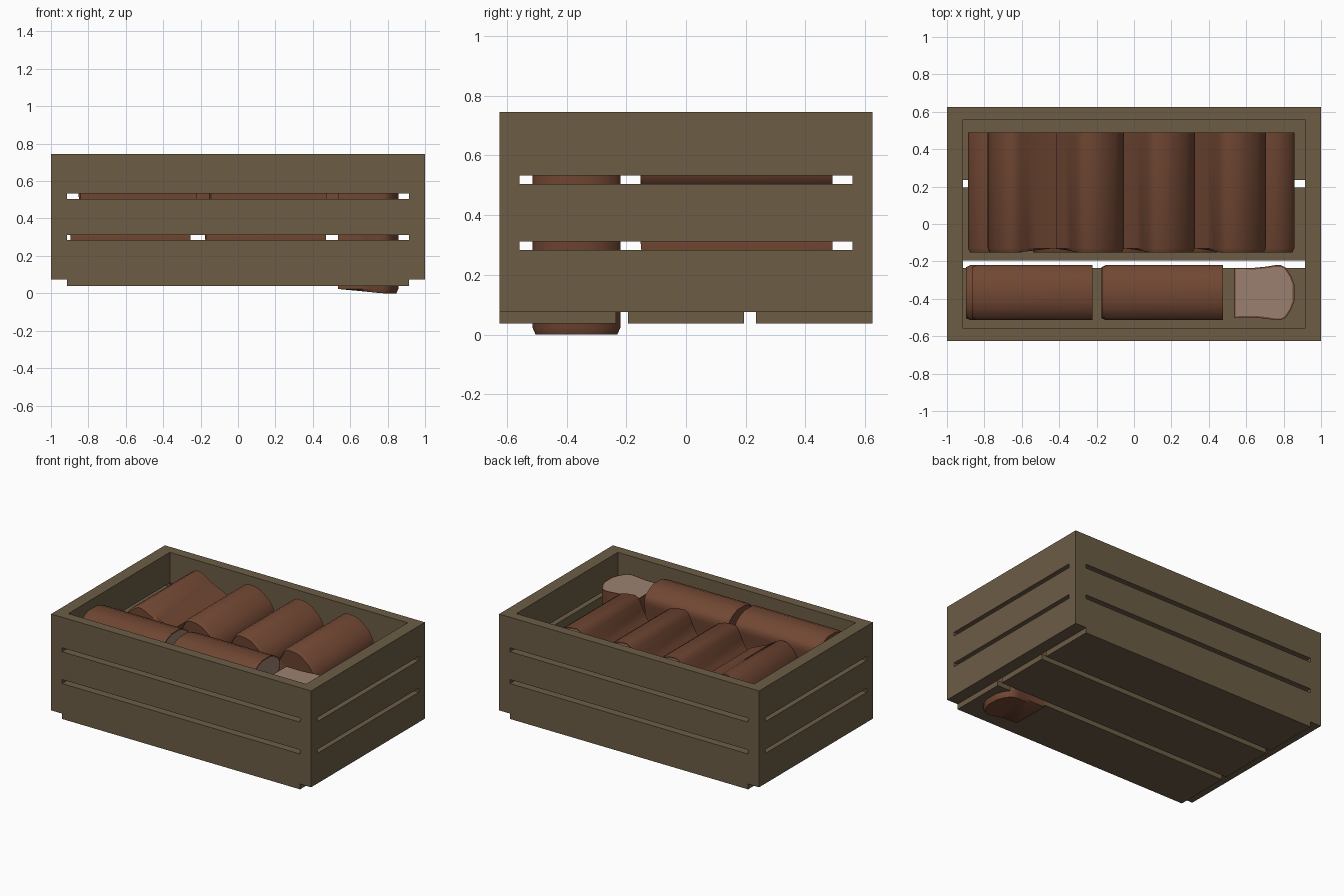
import bpy, bmesh, math
from mathutils import Matrix, Vector

cube = bpy.data.objects.get("Cube")
if cube:
    bpy.data.objects.remove(cube, do_unlink=True)


def material(name, rgb):
    mat = bpy.data.materials.new(name)
    mat.use_nodes = True
    color = (*rgb, 1)
    mat.diffuse_color = color
    bsdf = mat.node_tree.nodes["Principled BSDF"]
    bsdf.inputs["Base Color"].default_value = color
    bsdf.inputs["Roughness"].default_value = 0.9
    return mat


wood = material("crate wood", (0.15, 0.107, 0.06))
crust = material("bread crust", (0.165, 0.063, 0.033))
crumb = material("bread crumb", (0.33, 0.216, 0.165))


def add_object(name, bm, mats):
    bmesh.ops.recalc_face_normals(bm, faces=bm.faces)
    mesh = bpy.data.meshes.new(name)
    bm.to_mesh(mesh)
    bm.free()
    for mat in mats:
        mesh.materials.append(mat)
    obj = bpy.data.objects.new(name, mesh)
    bpy.context.collection.objects.link(obj)
    return obj


def box(name, low, high):
    low, high = Vector(low), Vector(high)
    bm = bmesh.new()
    bmesh.ops.create_cube(bm, size=1)
    for v in bm.verts:
        v.co = (low + high) / 2 + v.co * (high - low)
    return add_object(name, bm, [wood])


def select_only(obj):
    bpy.ops.object.select_all(action="DESELECT")
    obj.select_set(True)
    bpy.context.view_layer.objects.active = obj


# Crate walls: a hollow box with two slits cut through each side
OX, OY, IX, IY = 1.0, 0.625, 0.915, 0.5575
FLOOR, TOP = 0.075, 0.745
walls = box("crate_walls", (-OX, -OY, FLOOR), (OX, OY, TOP))
cutters = [box("hollow_cutter", (-IX, -IY, -1), (IX, IY, 2))]
for low, high in ((0.284, 0.312), (0.505, 0.533)):
    cutters.append(box("front_slit_cutter", (-IX, -2, low), (IX, 2, high)))
    cutters.append(box("side_slit_cutter", (-2, -IY, low), (2, IY, high)))
select_only(walls)
for cutter in cutters:
    cutter.hide_render = True
    mod = walls.modifiers.new("cut", "BOOLEAN")
    mod.operation = "DIFFERENCE"
    mod.solver = "EXACT"
    mod.object = cutter
    bpy.ops.object.modifier_apply(modifier=mod.name)
for cutter in cutters:
    bpy.data.objects.remove(cutter, do_unlink=True)

# Floor planks with gaps between them
for name, y0, y1 in (("front", -OY, -0.235), ("middle", -0.195, 0.195), ("back", 0.235, OY)):
    box(name + "_floor_plank", (-IX, y0, 0.038), (IX, y1, FLOOR))

# Loaf cross-section: half width and height, from base to crown
HALF = [(0.133, 0), (0.133, 0.11), (0.139, 0.17), (0.147, 0.22), (0.147, 0.25),
        (0.134, 0.276), (0.09, 0.305), (0.045, 0.322)]
PROFILE = HALF + [(-w, h) for w, h in reversed(HALF)]
LENGTH, BULGE = 0.62, 0.023


def loaf(name, location, rotation):
    """Loaf along local +y: bulging crust heel at y = 0, sliced end at y = LENGTH."""
    bm = bmesh.new()
    heel = [bm.verts.new((0.93 * w, -BULGE * min(1, h / 0.24), 0.012 + 0.93 * h)) for w, h in PROFILE]
    start = [bm.verts.new((w, 0, h)) for w, h in PROFILE]
    end = [bm.verts.new((w, LENGTH, h)) for w, h in PROFILE]
    count = len(PROFILE)
    for a, b in ((heel, start), (start, end)):
        for i in range(count):
            j = (i + 1) % count
            bm.faces.new((a[i], a[j], b[j], b[i]))
    bm.faces.new(heel)
    cut = bm.faces.new(end)
    bmesh.ops.recalc_face_normals(bm, faces=bm.faces)
    # Pale sliced face inside a thin crust rim
    bmesh.ops.inset_region(bm, faces=[cut], thickness=0.009)
    cut.material_index = 1
    obj = add_object(name, bm, [crust, crumb])
    obj.matrix_world = Matrix.Translation(location) @ rotation.to_4x4()
    select_only(obj)
    bpy.ops.object.shade_smooth_by_angle(angle=math.radians(35))
    return obj


def lean(degrees):
    return Matrix.Rotation(math.radians(degrees), 3, "Y")


sideways = Matrix.Rotation(math.radians(-90), 3, "Z")
upright = Matrix(((0, 0, 1), (1, 0, 0), (0, 1, 0)))

# Front row: two stacked pairs lying along the crate, one standing on end
for level, z, starts in (("lower", 0.08, (-0.875, -0.15)), ("upper", 0.412, (-0.842, -0.145))):
    for side, x in zip(("right", "left"), starts):
        loaf(f"{level}_front_loaf_{side}", (x, -0.367, z), sideways)
loaf("standing_loaf", (0.535, -0.367, BULGE), upright)

# Back row: a lower layer, and an upper layer leaning over on top of it
BACK_Y = -0.13
for i, x in enumerate((-0.74, -0.4, -0.03, 0.31, 0.71)):
    loaf(f"lower_back_loaf_{i + 1}", (x, BACK_Y, 0.08), lean(0))
loaf("upper_back_loaf_1", (-0.467, BACK_Y, 0.48), lean(-67))
for i in range(3):
    loaf(f"upper_back_loaf_{i + 2}", (-0.33 + 0.38 * i, BACK_Y, 0.425), lean(38))
